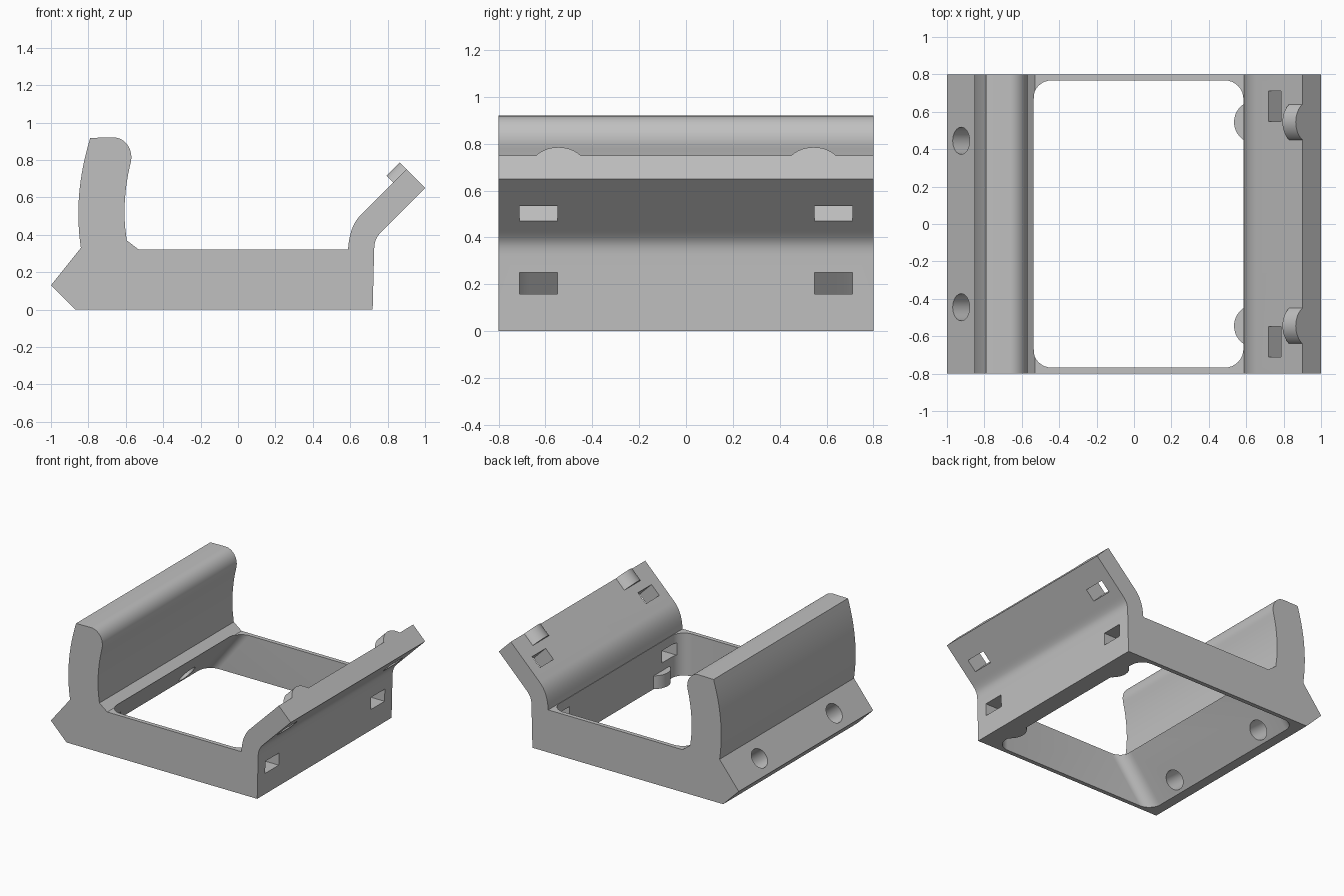
import bpy, bmesh, math
from mathutils import Vector
from mathutils.geometry import interpolate_bezier

if "Cube" in bpy.data.objects:
    bpy.data.objects.remove(bpy.data.objects["Cube"], do_unlink=True)

grey = bpy.data.materials.new("plain grey")
grey.use_nodes = True
colour = (0.53, 0.53, 0.53, 1)
grey.diffuse_color = colour
grey.node_tree.nodes["Principled BSDF"].inputs["Base Color"].default_value = colour


def loft(name, loop_a, loop_b):
    """Closed solid between two matching loops."""
    bm = bmesh.new()
    a = [bm.verts.new(p) for p in loop_a]
    b = [bm.verts.new(p) for p in loop_b]
    bm.faces.new(a)
    bm.faces.new(b[::-1])
    for i in range(len(a)):
        j = (i + 1) % len(a)
        bm.faces.new((a[i], a[j], b[j], b[i]))
    bmesh.ops.recalc_face_normals(bm, faces=bm.faces)
    mesh = bpy.data.meshes.new(name)
    bm.to_mesh(mesh)
    bm.free()
    mesh.materials.append(grey)
    obj = bpy.data.objects.new(name, mesh)
    bpy.context.collection.objects.link(obj)
    return obj


def bend(a, c, d, b, n=14):
    """Cubic curve in the x-z plane."""
    pts = [Vector((p[0], p[1], 0)) for p in (a, c, d, b)]
    return [(p.x, p.y) for p in interpolate_bezier(*pts, n)]


def activate(obj):
    bpy.ops.object.select_all(action='DESELECT')
    obj.select_set(True)
    bpy.context.view_layer.objects.active = obj


def cut(target, cutter):
    cutter.hide_render = True
    mod = target.modifiers.new("cut", 'BOOLEAN')
    mod.operation = 'DIFFERENCE'
    mod.solver = 'EXACT'
    mod.object = cutter
    activate(target)
    bpy.ops.object.modifier_apply(modifier=mod.name)
    bpy.data.objects.remove(cutter, do_unlink=True)


def smooth(obj):
    activate(obj)
    bpy.ops.object.shade_smooth_by_angle(angle=math.radians(25))


# Cradle body: side profile extruded from front to back
profile = [(-0.87, 0), (0.72, 0)]
profile += bend((0.728, 0.32), (0.73, 0.38), (0.745, 0.395), (0.79, 0.44))
profile += [(1.0, 0.65), (0.9, 0.75)]
profile += bend((0.66, 0.51), (0.615, 0.465), (0.595, 0.41), (0.588, 0.32))
profile += [(-0.53, 0.32), (-0.595, 0.37)]
profile += bend((-0.6, 0.41), (-0.615, 0.52), (-0.605, 0.66), (-0.575, 0.78))
profile += bend((-0.575, 0.78), (-0.555, 0.85), (-0.6, 0.92), (-0.665, 0.92))[1:]
profile += bend((-0.79, 0.918), (-0.85, 0.72), (-0.87, 0.53), (-0.84, 0.33))
profile += [(-1.0, 0.13)]
body = loft("cradle_body", *[[(x, y, z) for x, z in profile] for y in (-0.8, 0.8)])


# Central opening: rounded rectangle with a slanted wall on one side
def opening_loop(z, r=0.1, steps=8):
    x0, x1, y1 = -0.54 + (z - 0.32) * 0.8, 0.585, 0.768
    loop = []
    corners = [(x1 - r, y1 - r), (x0 + r, y1 - r), (x0 + r, r - y1), (x1 - r, r - y1)]
    for k, (cx, cy) in enumerate(corners):
        for s in range(steps + 1):
            t = (k + s / steps) * math.pi / 2
            loop.append((cx + r * math.cos(t), cy + r * math.sin(t), z))
    return loop


cut(body, loft("opening_cutter", opening_loop(-0.1), opening_loop(0.4)))


# Straight cutter along a direction in the x-z plane
def bore(name, centre, direction, section, reach):
    c, d = Vector(centre), Vector(direction).normalized()
    side = Vector((-d.z, 0, d.x))
    loops = [[c + d * s + Vector((0, u, 0)) + side * v for u, v in section]
             for s in (-reach, reach)]
    return loft(name, *loops)


w, h = 0.081, 0.046
slot = [(-w, -h), (w, -h), (w, h), (-w, h)]
ring = [(0.0725 * math.cos(math.tau * i / 32), 0.0725 * math.sin(math.tau * i / 32))
        for i in range(32)]
for s in (-1, 1):
    cut(body, bore("screw_hole_cutter", (-0.83, s * 0.445, 0.15), (0.78, 0, -0.62), ring, 0.22))
    cut(body, bore("wall_slot_cutter", (0.66, s * 0.63, 0.205), (1, 0, 0), slot, 0.15))
    cut(body, bore("clip_slot_cutter", (0.805, s * 0.63, 0.55), (-1, 0, 1), slot, 0.15))
smooth(body)


# Rounded bumps on the inner wall and near the tip of the sloping clip
def bump(name, base, outward, along, y, r=0.115, sunk=0.065, height=0.1):
    o, d = Vector(outward).normalized(), Vector(along).normalized()
    half = math.acos((sunk - 0.01) / r)
    loops = []
    for k in (0, height):
        loop = []
        for i in range(17):
            t = half * (i / 8 - 1)
            loop.append(Vector(base) + d * k + o * (r * math.cos(t) - sunk)
                        + Vector((0, y + r * math.sin(t), 0)))
        loops.append(loop)
    smooth(loft(name, *loops))


for side, s in (("front", -1), ("back", 1)):
    bump(side + "_wall_bump", (0.585, 0, 0), (-1, 0, 0), (0, 0, 1), s * 0.545)
    bump(side + "_clip_bump", (0.9, 0, 0.75), (-1, 0, 1), (-1, 0, -1), s * 0.545)
